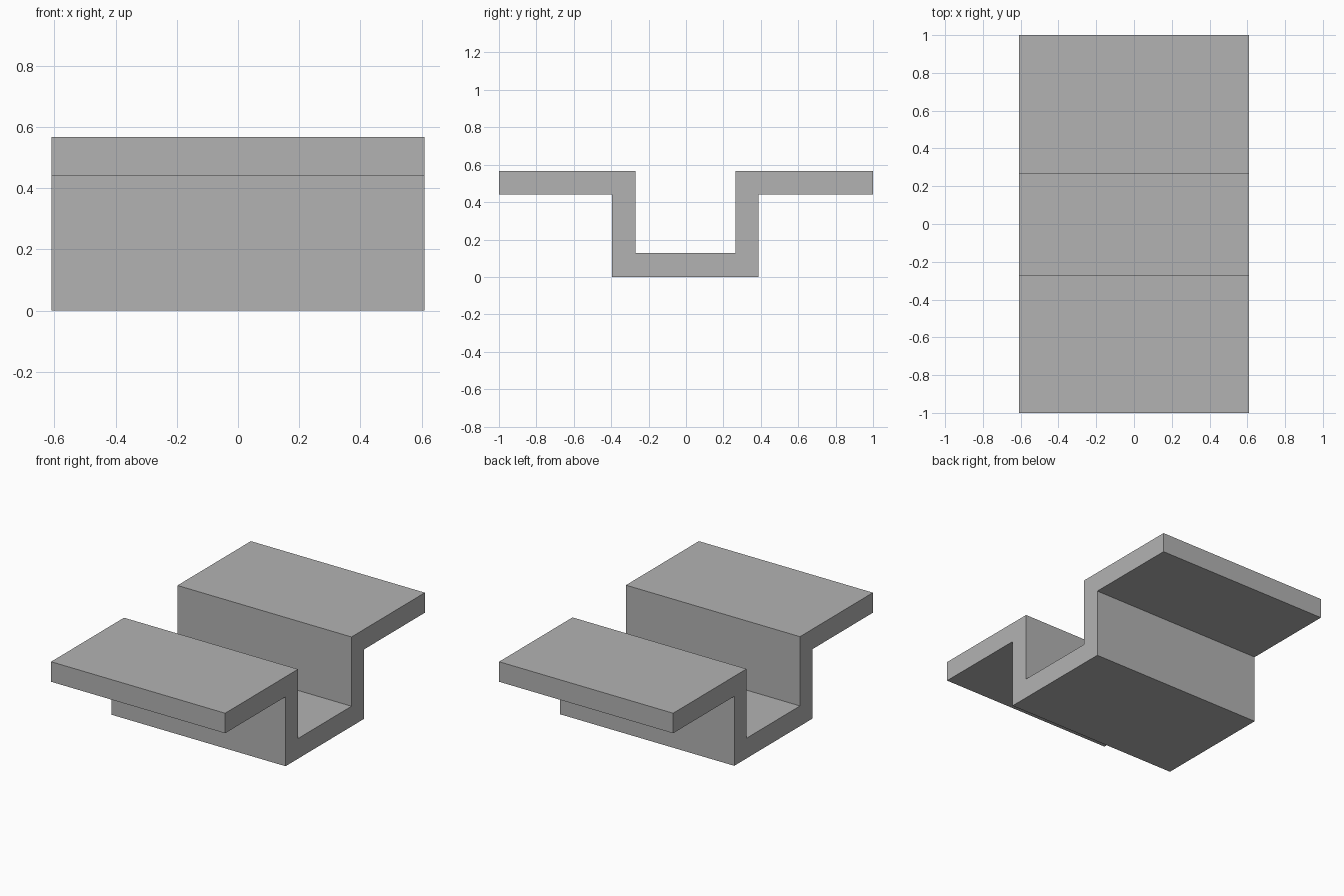
import bpy, bmesh

cube = bpy.data.objects.get("Cube")
if cube:
    bpy.data.objects.remove(cube, do_unlink=True)

HALF_WIDTH = 0.61

# Single plain grey
grey = bpy.data.materials.new("plain_grey")
grey.use_nodes = True
colour = (0.45, 0.45, 0.45, 1)
grey.diffuse_color = colour
grey.node_tree.nodes["Principled BSDF"].inputs["Base Color"].default_value = colour

# Hat-shaped cross-section as (y, z): flange, wall, floor, wall, flange
outer = [(-1, 0.44), (-0.395, 0.44), (-0.395, 0), (0.388, 0), (0.388, 0.44), (1, 0.44)]
inner = [(1, 0.567), (0.265, 0.567), (0.265, 0.128), (-0.27, 0.128), (-0.27, 0.567), (-1, 0.567)]

# Extrude the section along x
bm = bmesh.new()
section = bm.faces.new([bm.verts.new((-HALF_WIDTH, y, z)) for y, z in outer + inner])
result = bmesh.ops.extrude_face_region(bm, geom=[section], use_keep_orig=True)
moved = [v for v in result["geom"] if isinstance(v, bmesh.types.BMVert)]
bmesh.ops.translate(bm, verts=moved, vec=(2 * HALF_WIDTH, 0, 0))
bmesh.ops.recalc_face_normals(bm, faces=bm.faces[:])

mesh = bpy.data.meshes.new("hat_channel")
bm.to_mesh(mesh)
bm.free()
mesh.materials.append(grey)
channel = bpy.data.objects.new("hat_channel", mesh)
bpy.context.collection.objects.link(channel)
